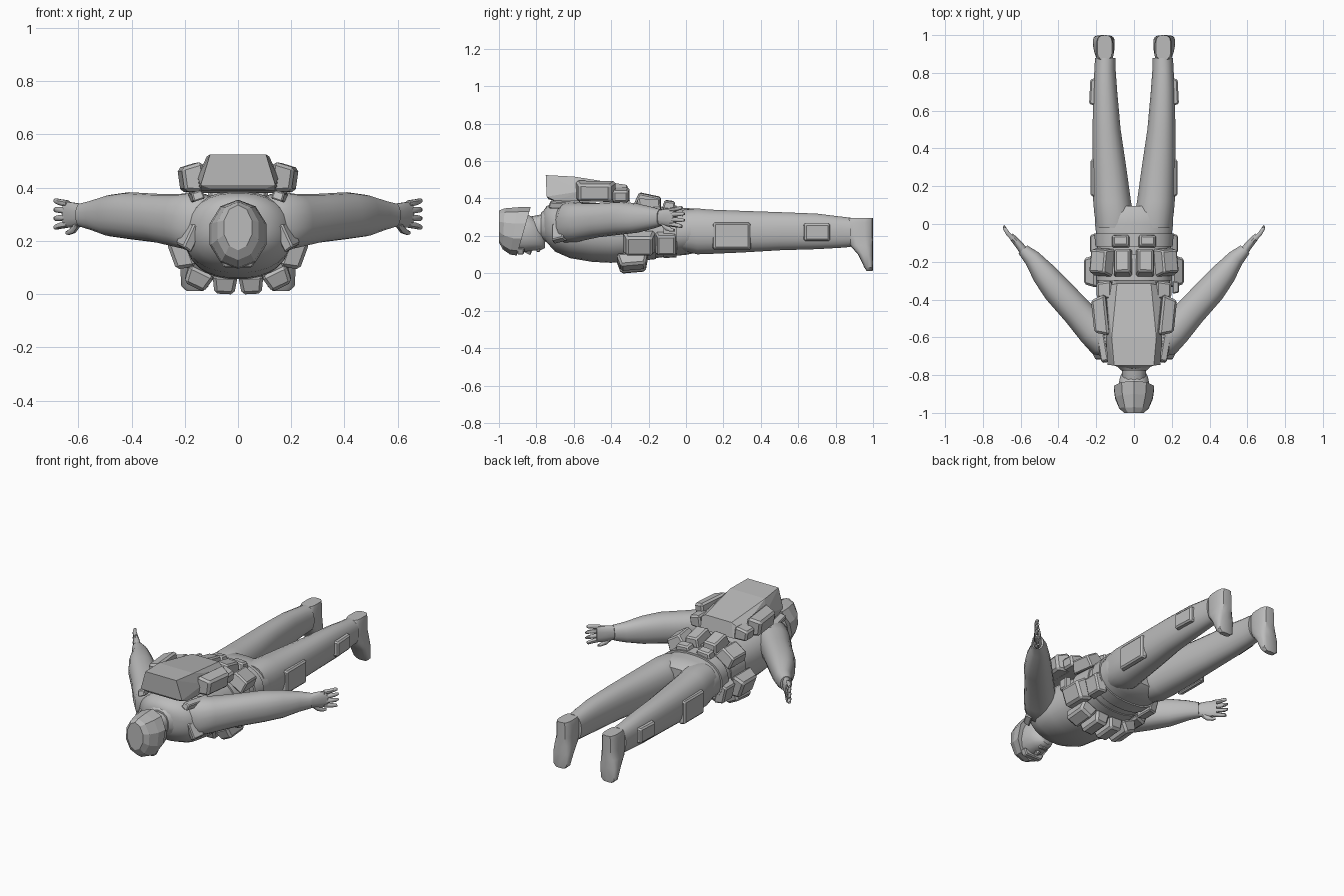
import bpy, bmesh, math
from mathutils import Vector, Matrix

if "Cube" in bpy.data.objects:
    bpy.data.objects.remove(bpy.data.objects["Cube"])

mat = bpy.data.materials.new("plain_grey")
mat.diffuse_color = (0.5, 0.5, 0.5, 1)
mat.use_nodes = True
mat.node_tree.nodes["Principled BSDF"].inputs["Base Color"].default_value = mat.diffuse_color
X, Y, Z = Vector((1, 0, 0)), Vector((0, 1, 0)), Vector((0, 0, 1))


def finish(name, bm, side=1, smooth=0):
    """Turn a bmesh into an object, mirrored in x when side is -1."""
    if side < 0:
        bmesh.ops.scale(bm, vec=(-1, 1, 1), verts=bm.verts)
    bmesh.ops.recalc_face_normals(bm, faces=bm.faces)
    me = bpy.data.meshes.new(name)
    bm.to_mesh(me)
    bm.free()
    me.materials.append(mat)
    ob = bpy.data.objects.new(name, me)
    bpy.context.collection.objects.link(ob)
    if smooth:
        bpy.ops.object.select_all(action='DESELECT')
        ob.select_set(True)
        bpy.context.view_layer.objects.active = ob
        bpy.ops.object.shade_smooth_by_angle(angle=math.radians(smooth))
    return ob


def loft(name, rings, u=X, v=Z, n=20, p=2.3, side=1, smooth=45):
    """Skin superellipse rings given as (x, y, z, half width u, half width v)."""
    bm = bmesh.new()
    loops = []
    for x, y, z, ru, rv in rings:
        loop = []
        for i in range(n):
            a = 2 * math.pi * (i + 0.5) / n
            c, s = math.cos(a), math.sin(a)
            c = math.copysign(abs(c) ** (2 / p), c)
            s = math.copysign(abs(s) ** (2 / p), s)
            loop.append(bm.verts.new(Vector((x, y, z)) + u * c * ru + v * s * rv))
        loops.append(loop)
    for a, b in zip(loops, loops[1:]):
        for i in range(n):
            j = (i + 1) % n
            bm.faces.new((a[i], a[j], b[j], b[i]))
    bm.faces.new(loops[0])
    bm.faces.new(loops[-1])
    return finish(name, bm, side, smooth)


def along_y(name, rows, **kw):
    """Loft along y from rows (y, x min, x max, z min, z max)."""
    return loft(name, [((a + b) / 2, y, (c + d) / 2, (b - a) / 2, (d - c) / 2)
                       for y, a, b, c, d in rows], **kw)


def pouch(name, centre, size, rot=(0, 0, 0), out=Z, taper=0.78, bevel=0.008, side=1):
    """Chamfered box that narrows towards its outer face."""
    bm = bmesh.new()
    bmesh.ops.create_cube(bm, size=1)
    for w in bm.verts:
        if w.co.dot(out) > 0:
            along = out * w.co.dot(out)
            w.co = along + (w.co - along) * taper
        w.co *= Vector(size)
    if bevel:
        bmesh.ops.bevel(bm, geom=bm.edges[:], offset=bevel, segments=1, affect='EDGES')
    m = Matrix.Translation(centre)
    for angle, axis in zip(rot, 'XYZ'):
        m = m @ Matrix.Rotation(math.radians(angle), 4, axis)
    bm.transform(m)
    return finish(name, bm, side)


def hull(name, points, side=1):
    bm = bmesh.new()
    for q in points:
        bm.verts.new(q)
    bmesh.ops.convex_hull(bm, input=bm.verts)
    return finish(name, bm, side)


# Torso
along_y("torso", [
    (-.765, -.06, .06, .20, .33), (-.745, -.12, .12, .165, .36),
    (-.70, -.18, .18, .115, .38), (-.62, -.205, .205, .08, .385),
    (-.50, -.20, .20, .06, .38), (-.40, -.195, .195, .055, .37),
    (-.25, -.19, .19, .07, .362), (-.10, -.195, .195, .088, .355),
    (0, -.208, .208, .098, .35), (.06, -.205, .205, .11, .345),
    (.095, -.17, .17, .14, .32)], n=28)

# Belt and vest hem
along_y("belt", [(-.12, -.205, .205, .08, .366), (-.05, -.212, .212, .085, .364)], n=28)
along_y("vest_hem", [(-.30, -.2, .2, .06, .374), (-.16, -.2, .2, .075, .368)], n=28)

# Neck, collar, head and face
along_y("neck", [(-.85, -.06, .06, .17, .30), (-.72, -.07, .07, .18, .325)], n=14)
along_y("collar", [(-.775, -.07, .07, .18, .325), (-.745, -.10, .10, .165, .345)], n=14)
along_y("head", [(-.755, -.03, .03, .135, .19), (-.77, -.055, .055, .125, .25),
                 (-.81, -.075, .075, .12, .30), (-.86, -.085, .085, .115, .32),
                 (-.93, -.08, .08, .115, .32)], n=16)
hull("nose", [(0, -.875, .118), (-.018, -.83, .12), (.018, -.83, .12),
              (0, -.832, .097), (0, -.82, .13)])
pouch("goggles", (0, -.885, .118), (.14, .045, .035), out=-Z, bevel=.006)
pouch("mouth", (0, -.79, .125), (.055, .025, .02), out=-Z, bevel=.004)

# Helmet: faceted shell with a slanted rim
bm = bmesh.new()
loops = []
for y_low, y_high, rx, z0, z1 in ((-.905, -.83, .112, .095, .355),
                                  (-.94, -.90, .105, .10, .353),
                                  (-.98, -.97, .082, .128, .347),
                                  (-1, -1, .055, .165, .335)):
    ring = []
    for i in range(10):
        a = 2 * math.pi * (i + .5) / 10
        t = (math.sin(a) / math.sin(math.pi / 2) + 1) / 2
        ring.append(bm.verts.new((rx * math.cos(a), y_low + (y_high - y_low) * t,
                                  z0 + (z1 - z0) * t)))
    loops.append(ring)
for a, b in zip(loops, loops[1:]):
    for i in range(10):
        j = (i + 1) % 10
        bm.faces.new((a[i], a[j], b[j], b[i]))
bm.faces.new(loops[0])
bm.faces.new(loops[-1])
finish("helmet", bm)

# Backpack
hull("backpack", [(s * x, y, z) for s in (1, -1) for x, y, z in (
    (.10, -.735, .395), (.14, -.70, .388), (.15, -.33, .38), (.11, -.30, .385),
    (.14, -.745, .41), (.105, -.75, .525), (.118, -.60, .517),
    (.09, -.315, .472), (.148, -.33, .43), (.152, -.55, .44))])

along = Vector((.39, .43, 0)).normalized()
across = Vector((.74, -.67, 0)).normalized()
for s, label in ((1, "right"), (-1, "left")):
    # Legs, cuffs and boots
    along_y(label + "_leg", [
        (-.02, .01, .20, .12, .34), (.06, .004, .212, .10, .348),
        (.12, .015, .217, .102, .342), (.30, .04, .220, .11, .335),
        (.50, .07, .220, .122, .328), (.70, .088, .217, .128, .32),
        (.82, .097, .210, .135, .305), (.88, .096, .207, .14, .298)], side=s)
    loft(label + "_boot", [
        (.162, .982, .012, .032, .016), (.162, .977, .03, .052, .023),
        (.160, .960, .10, .058, .040), (.158, .938, .15, .054, .062),
        (.155, .927, .20, .047, .073), (.155, .925, .27, .047, .075),
        (.155, .935, .295, .04, .065)], u=X, v=Y, n=14, p=3.2, side=s, smooth=35)

    # Arm, from shoulder to wrist
    loft(label + "_arm", [
        (.10, -.655, .265, .07, .095), (.15, -.625, .27, .095, .112),
        (.215, -.56, .275, .09, .102), (.30, -.465, .285, .082, .092),
        (.41, -.345, .295, .078, .088), (.48, -.26, .295, .066, .078),
        (.54, -.18, .296, .046, .058), (.588, -.135, .297, .032, .045)],
        u=across, n=18, side=s)

    # Hand with spread fingers and thumb
    loft(label + "_palm", [
        (.575, -.155, .297, .026, .038), (.605, -.115, .297, .022, .046),
        (.640, -.075, .298, .018, .050), (.652, -.06, .30, .014, .046)],
        u=across, n=12, side=s)
    for k in range(4):
        z = .262 + .026 * k
        spread = (k - 1.5) * .007
        reach = (-.022, -.008, -.008, -.02)[k]
        loft(f"{label}_finger_{k + 1}", [
            (.640, -.08, z, .013, .013), (.668, -.05, z + spread * .5, .012, .012),
            (.684, -.025, z + spread, .010, .010), (.690, reach, z + spread, .006, .006)],
            u=across, n=8, side=s)
    loft(label + "_thumb", [
        (.600, -.125, .27, .015, .02), (.615, -.105, .245, .013, .016),
        (.635, -.08, .232, .010, .010), (.645, -.062, .230, .006, .006)],
        u=across, n=8, side=s)

    # Leg pockets
    pouch(label + "_thigh_pocket", (.213, .245, .2), (.035, .21, .15), out=X, taper=.9, side=s)
    pouch(label + "_shin_pocket", (.212, .70, .22), (.045, .15, .10), (0, 0, 3),
          out=X, taper=.88, side=s)

    # Pack side pouches and shoulder straps
    pouch(label + "_pack_pouch", (.175, -.485, .435), (.08, .22, .115), (0, 8, -6),
          out=X, bevel=.012, side=s)
    pouch(label + "_pack_pouch_low", (.155, -.35, .415), (.08, .10, .08), (0, 8, 0),
          out=X, bevel=.01, side=s)
    pouch(label + "_strap", (.165, -.64, .365), (.045, .19, .035), (0, 18, -10),
          taper=.9, bevel=.005, side=s)
    pouch(label + "_strap_front", (.185, -.68, .22), (.04, .08, .11), (0, -25, -30),
          out=X, taper=.85, bevel=.006, side=s)

    # Pouches over the lower back and hips
    pouch(label + "_back_pouch", (.06, -.20, .385), (.1, .15, .07), (-12, 4, 0), side=s)
    pouch(label + "_hip_pouch", (.175, -.20, .345), (.12, .15, .075), (-6, 32, 6), side=s)
    pouch(label + "_belt_pouch", (.07, -.09, .365), (.1, .07, .045), (-8, 4, 0), side=s)

    # Pouches around the belly and flank
    pouch(label + "_belly_pouch", (.05, -.285, .04), (.095, .17, .07), (5, -3, 0),
          out=-Z, bevel=.012, side=s)
    pouch(label + "_belly_pouch_outer", (.15, -.285, .062), (.105, .17, .07), (5, -26, 0),
          out=-Z, bevel=.012, side=s)
    pouch(label + "_flank_pouch", (.215, -.25, .155), (.075, .175, .135), (0, 20, 0),
          out=X, bevel=.012, side=s)
    pouch(label + "_waist_pouch", (.195, -.105, .155), (.055, .12, .13), (0, 14, 0),
          out=X, bevel=.008, side=s)

# Single radio pouch on the right flank
pouch("radio_pouch", (.222, -.335, .25), (.035, .07, .08), out=X, bevel=.006)
